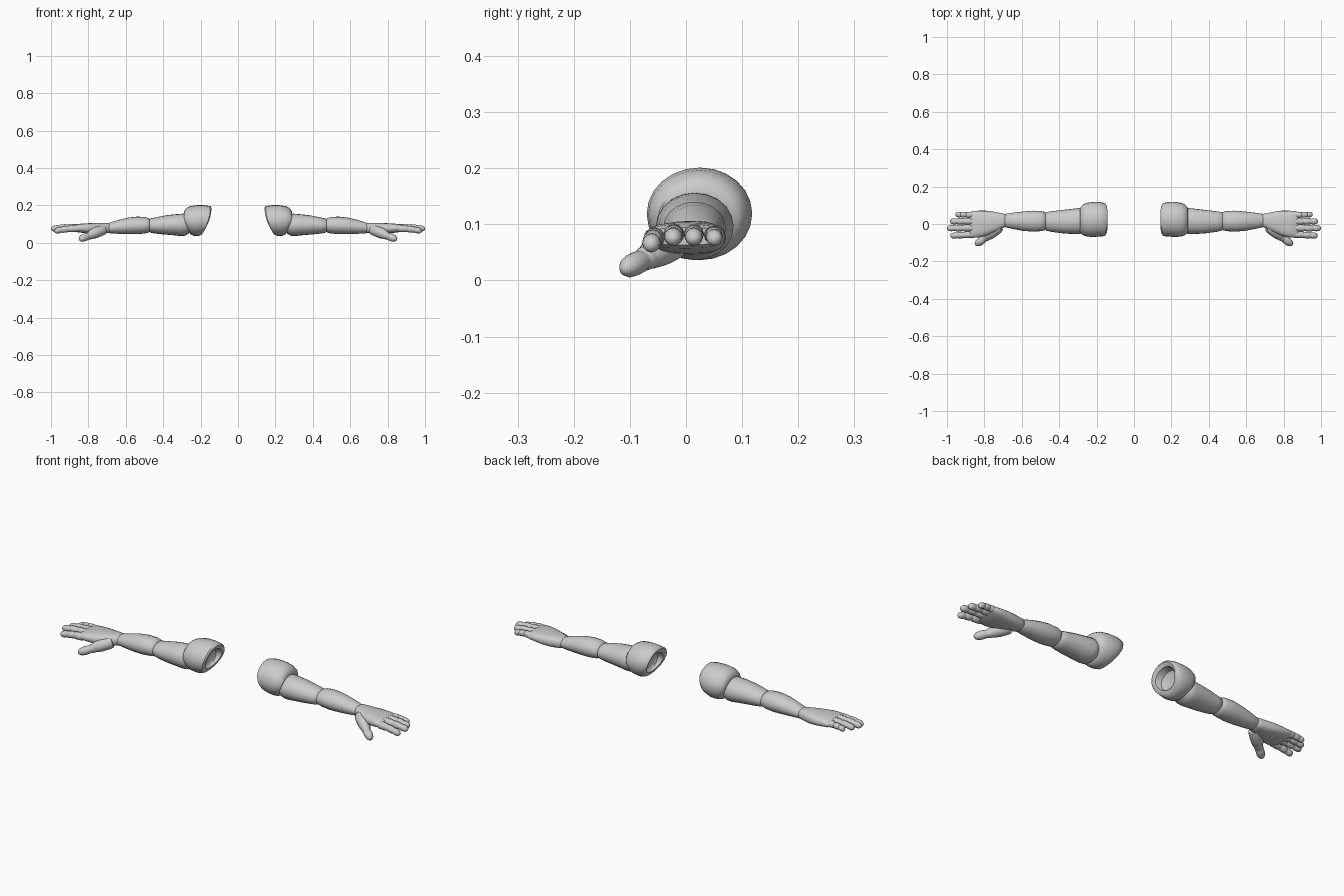
import bpy, bmesh, math
from mathutils import Vector


def finish(name, bm, angle=45):
    bmesh.ops.recalc_face_normals(bm, faces=bm.faces)
    me = bpy.data.meshes.new(name)
    bm.to_mesh(me)
    bm.free()
    ob = bpy.data.objects.new(name, me)
    bpy.context.collection.objects.link(ob)
    m = ob.modifiers.new("mirror", 'MIRROR')
    m.use_mirror_merge = False
    bpy.ops.object.select_all(action='DESELECT')
    ob.select_set(True)
    bpy.context.view_layer.objects.active = ob
    bpy.ops.object.shade_smooth_by_angle(angle=math.radians(angle))
    return ob


def skin(bm, loops):
    for a, b in zip(loops, loops[1:]):
        n = len(a)
        for i in range(n):
            bm.faces.new((a[i], a[(i + 1) % n], b[(i + 1) % n], b[i]))
    bm.faces.new(loops[0])
    bm.faces.new(loops[-1])


def limb(name, rings, n=20, power=1.0):
    """rings: x, y min, y max, z min, z max, x shift of the underside"""
    bm = bmesh.new()
    loops = []
    for x, y0, y1, z0, z1, shift in rings:
        loop = []
        for i in range(n):
            a = 2 * math.pi * i / n
            c, s = math.cos(a), math.sin(a)
            c = math.copysign(abs(c) ** power, c)
            s = math.copysign(abs(s) ** power, s)
            low = ((1 - s) / 2) ** 2
            loop.append(bm.verts.new((x + shift * low, (y0 + y1) / 2 + c * (y1 - y0) / 2,
                                      (z0 + z1) / 2 + s * (z1 - z0) / 2)))
        loops.append(loop)
    skin(bm, loops)
    return finish(name, bm)


def digit(name, start, end, r, sag, joints, n=12):
    """Jointed finger: bulging segments with grooves, rounded tip"""
    start, end = Vector(start), Vector(end)
    d = (end - start).normalized()
    side = d.cross(Vector((0, 0, 1))).normalized()
    up = side.cross(d)
    stops = [0] + joints + [1]
    prof = []
    for k, (a, b) in enumerate(zip(stops, stops[1:])):
        if k < len(stops) - 2:
            steps = ((0.03, .86), (.15, .99), (.5, 1), (.85, .99), (.97, .86))
        else:
            steps = ((.03, .86), (.15, .98), (.5, 1), (.75, .88), (.92, .58), (1, .2))
        prof += [(a + (b - a) * t, s * (1 - 0.06 * k)) for t, s in steps]
    bm = bmesh.new()
    loops = []
    for t, s in prof:
        c = start.lerp(end, t) + up * sag * math.sin(math.pi * t)
        loops.append([bm.verts.new(c + r * s * (side * math.cos(q) + up * math.sin(q)))
                      for q in (2 * math.pi * i / n for i in range(n))])
    skin(bm, loops)
    return finish(name, bm)


# shoulder cap with hollow inner socket
limb("shoulder", [
    (.195, -.01, .065, .085, .14, .00),
    (.185, -.03, .085, .07, .16, .005),
    (.152, -.038, .092, .065, .168, .03),
    (.142, -.055, .104, .055, .188, .045),
    (.148, -.065, .112, .044, .196, .045),
    (.18, -.067, .118, .037, .201, .03),
    (.22, -.070, .118, .036, .201, .00),
    (.255, -.067, .113, .038, .196, -.015),
    (.278, -.060, .105, .045, .184, -.025),
    (.290, -.050, .092, .055, .165, -.03),
    (.288, -.035, .075, .07, .15, -.02)], n=24)

# upper arm
limb("upper_arm", [
    (.262, -.040, .072, .05, .140, 0),
    (.272, -.050, .083, .038, .152, .01),
    (.295, -.054, .085, .036, .156, .01),
    (.34, -.053, .080, .040, .152, 0),
    (.39, -.049, .074, .044, .146, 0),
    (.44, -.042, .068, .049, .136, 0),
    (.468, -.036, .064, .054, .130, 0),
    (.476, -.028, .056, .062, .122, 0)])

# forearm
limb("forearm", [
    (.470, -.024, .054, .064, .122, 0),
    (.477, -.034, .064, .055, .132, 0),
    (.495, -.038, .069, .050, .138, 0),
    (.54, -.041, .071, .046, .140, 0),
    (.59, -.037, .067, .046, .134, 0),
    (.64, -.028, .061, .048, .122, 0),
    (.685, -.018, .055, .051, .108, 0),
    (.698, -.014, .050, .056, .102, 0)])

# palm
limb("palm", [
    (.682, -.010, .046, .060, .098, 0),
    (.690, -.017, .054, .053, .105, 0),
    (.71, -.024, .058, .050, .106, 0),
    (.75, -.046, .066, .046, .106, 0),
    (.79, -.062, .071, .048, .105, 0),
    (.83, -.072, .071, .053, .103, 0),
    (.862, -.074, .070, .057, .100, 0),
    (.876, -.068, .064, .063, .094, 0)], power=.75)

# thumb with its fleshy base
digit("thumb_base", (.715, -.012, .072), (.802, -.078, .038), .030, 0, [])
digit("thumb", (.765, -.052, .050), (.848, -.112, .018), .022, 0, [.42])

# fingers
for name, y0, z0, tip, r in (
        ("index_finger", -.055, .076, (.982, -.063, .062), .0185),
        ("middle_finger", -.021, .082, (1.0, -.023, .074), .0185),
        ("ring_finger", .014, .082, (.984, .014, .074), .018),
        ("little_finger", .048, .080, (.955, .051, .073), .0165)):
    digit(name, (.855, y0, z0), tip, r, .004, [.40, .70])
